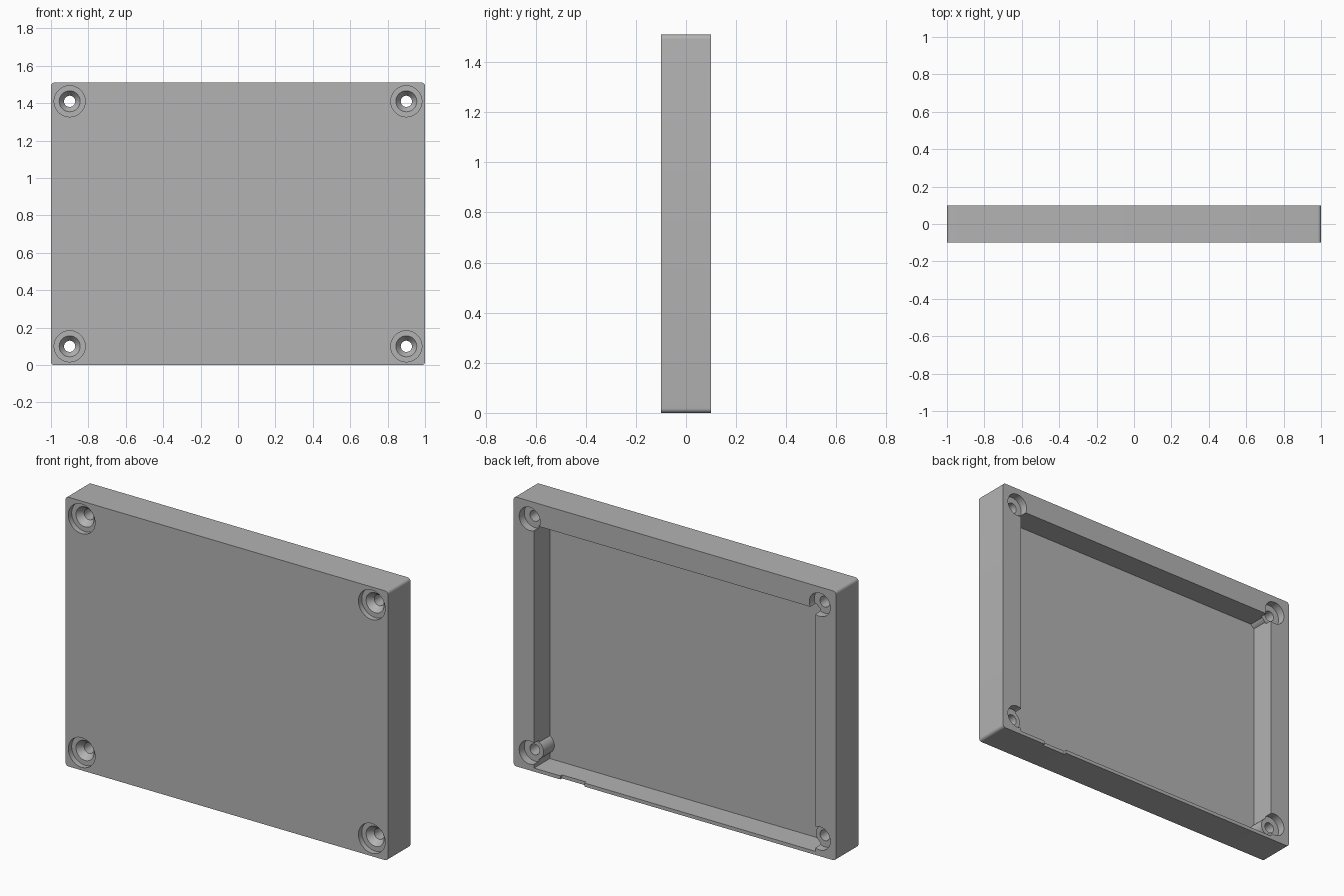
import bpy, bmesh, math
from mathutils import Matrix

if "Cube" in bpy.data.objects:
    bpy.data.objects.remove(bpy.data.objects["Cube"])

W, D, H = 2.0, 0.2, 1.51
HOLES = [(sx * 0.9, z) for sx in (-1, 1) for z in (0.1, H - 0.1)]

grey = bpy.data.materials.new("plain grey")
grey.diffuse_color = (0.45, 0.45, 0.45, 1)
grey.use_nodes = True
grey.node_tree.nodes["Principled BSDF"].inputs["Base Color"].default_value = grey.diffuse_color


def add_object(name, bm):
    bmesh.ops.recalc_face_normals(bm, faces=bm.faces)
    mesh = bpy.data.meshes.new(name)
    bm.to_mesh(mesh)
    bm.free()
    mesh.materials.append(grey)
    ob = bpy.data.objects.new(name, mesh)
    bpy.context.collection.objects.link(ob)
    return ob


def box(name, x0, x1, y0, y1, z0, z1, round_corners=0):
    bm = bmesh.new()
    bmesh.ops.create_cube(bm, size=1)
    for v in bm.verts:
        v.co = ((x0 + x1) / 2 + v.co.x * (x1 - x0),
                (y0 + y1) / 2 + v.co.y * (y1 - y0),
                (z0 + z1) / 2 + v.co.z * (z1 - z0))
    if round_corners:
        edges = [e for e in bm.edges
                 if abs(e.verts[0].co.y - e.verts[1].co.y) > 0.01]
        bmesh.ops.bevel(bm, geom=edges, offset=round_corners, segments=6,
                        profile=0.5, affect='EDGES')
    return add_object(name, bm)


def lathe(name, x, z, profile, sides=48):
    """Closed solid turned around a y-axis; profile is (radius, y) pairs."""
    bm = bmesh.new()
    rings = []
    for r, y in profile:
        rings.append([bm.verts.new((x + r * math.cos(a), y, z + r * math.sin(a)))
                      for a in (2 * math.pi * i / sides for i in range(sides))])
    for a, b in zip(rings, rings[1:]):
        for i in range(sides):
            j = (i + 1) % sides
            bm.faces.new((a[i], a[j], b[j], b[i]))
    bm.faces.new(rings[0])
    bm.faces.new(rings[-1])
    return add_object(name, bm)


def combine(target, tool, operation):
    mod = target.modifiers.new(tool.name, 'BOOLEAN')
    mod.object = tool
    mod.operation = operation
    mod.solver = 'EXACT'
    bpy.context.view_layer.objects.active = target
    bpy.ops.object.modifier_apply(modifier=mod.name)
    bpy.data.objects.remove(tool)


# Tray body with rounded corners, opened from the back
cover = box("cover_tray", -W / 2, W / 2, -D / 2, D / 2, 0, H, 0.018)
combine(cover, box("cavity", -0.873, 0.873, -0.04, 0.2, 0.02, H - 0.127), 'DIFFERENCE')

# Notch in the back edge of the thin bottom wall
combine(cover, box("notch", 0.56, 0.71, 0.085, 0.2, -0.1, 0.06), 'DIFFERENCE')

# Screw bosses, then stepped and countersunk holes
for x, z in HOLES:
    combine(cover, lathe("boss", x, z, [(0.055, -0.05), (0.055, 0.055)]), 'UNION')
for x, z in HOLES:
    profile = [(0.083, -0.2), (0.083, -0.07), (0.056, -0.07), (0.03, -0.035),
               (0.03, 0.055), (0.065, 0.055), (0.065, 0.2)]
    combine(cover, lathe("screw_hole", x, z, profile), 'DIFFERENCE')

# Smooth round walls, sharp edges elsewhere
bpy.ops.object.select_all(action='DESELECT')
cover.select_set(True)
bpy.context.view_layer.objects.active = cover
bpy.ops.object.shade_smooth_by_angle(angle=math.radians(30))
